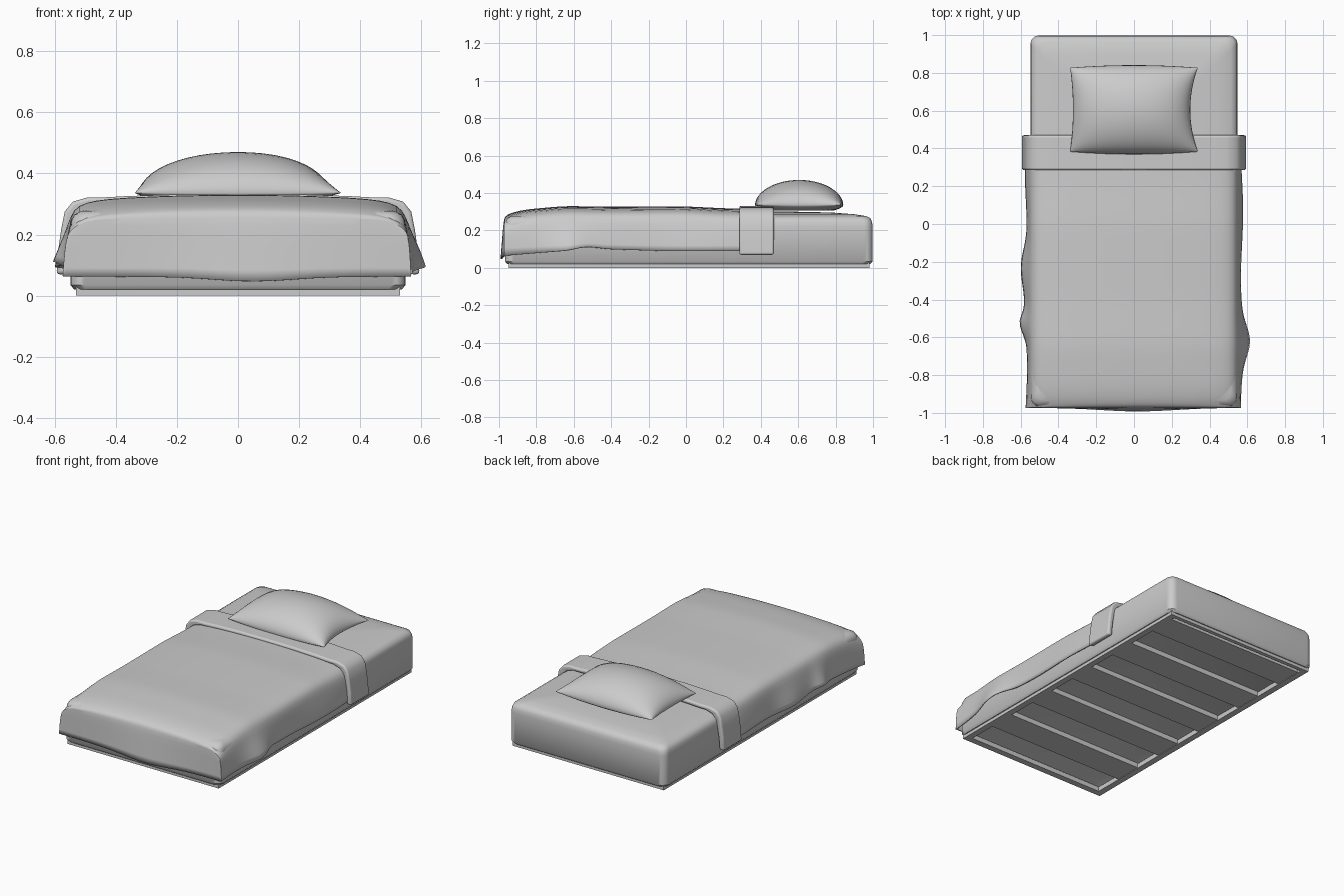
import bpy, bmesh, math

if "Cube" in bpy.data.objects:
    bpy.data.objects.remove(bpy.data.objects["Cube"])


def finish(name, bm, angle=40):
    bmesh.ops.recalc_face_normals(bm, faces=bm.faces)
    me = bpy.data.meshes.new(name)
    bm.to_mesh(me)
    bm.free()
    ob = bpy.data.objects.new(name, me)
    bpy.context.collection.objects.link(ob)
    bpy.ops.object.select_all(action='DESELECT')
    ob.select_set(True)
    bpy.context.view_layer.objects.active = ob
    bpy.ops.object.shade_smooth_by_angle(angle=math.radians(angle))
    return ob


def loft(name, rows, closed=False, caps=False, angle=40):
    """Skin a list of equally long point rows."""
    bm = bmesh.new()
    vs = [[bm.verts.new(p) for p in row] for row in rows]
    n = len(rows[0])
    for a, b in zip(vs, vs[1:]):
        for i in range(n if closed else n - 1):
            j = (i + 1) % n
            bm.faces.new((a[i], a[j], b[j], b[i]))
    if caps:
        bm.faces.new(vs[0])
        bm.faces.new(vs[-1])
    return finish(name, bm, angle)


def ring(inset, z, r=0.045):
    """Rounded rectangle outline of the mattress."""
    hx, hy, cy = 0.548 - inset, 0.983 - inset, 0.015
    r = min(r, hx * 0.5)
    pts = []
    for k, (sx, sy) in enumerate([(1, 1), (-1, 1), (-1, -1), (1, -1)]):
        for i in range(6):
            a = math.pi / 2 * (k + i / 5)
            pts.append((sx * (hx - r) + r * math.cos(a),
                        cy + sy * (hy - r) + r * math.sin(a), z))
    return pts


def box(name, x0, x1, y0, y1, z0, z1):
    bm = bmesh.new()
    bmesh.ops.create_cube(bm, size=1)
    for v in bm.verts:
        v.co = ((x0 + x1) / 2 + v.co.x * (x1 - x0),
                (y0 + y1) / 2 + v.co.y * (y1 - y0),
                (z0 + z1) / 2 + v.co.z * (z1 - z0))
    return finish(name, bm)


def lerp_table(t, x):
    for (a, b), (c, d) in zip(t, t[1:]):
        if x <= c:
            return b + (d - b) * max(0, (x - a) / (c - a))
    return t[-1][1]


def gauss(x, c, w):
    return math.exp(-((x - c) / w) ** 2)


# Mattress
levels = [(0.05, 0.035), (0.03, 0.02), (0.012, 0.02), (0, 0.035), (0, 0.22), (0.003, 0.245),
          (0.012, 0.265), (0.035, 0.277), (0.1, 0.287), (0.22, 0.296), (0.4, 0.30)]
loft("mattress", [ring(i, z) for i, z in levels], closed=True, caps=True)

# Base frame rails and slats
for s in (-1, 1):
    box("side_rail", s * 0.49, s * 0.53, -0.95, 0.98, 0.0, 0.03)
box("head_rail", -0.49, 0.49, 0.955, 0.98, 0.0, 0.03)
box("foot_rail", -0.49, 0.49, -0.95, -0.91, 0.0, 0.03)
for i in range(5):
    y = 0.93 - 0.37 * i
    box("slat", -0.49, 0.49, y - 0.18, y, 0.003, 0.034)

# Blanket: cross-sections along the bed, then a drop over the foot
TOP = [(-0.965, 0.277), (-0.93, 0.297), (-0.85, 0.312), (-0.65, 0.33), (-0.4, 0.326), (0, 0.328),
       (0.2, 0.318), (0.45, 0.312)]
HEM = [(-0.97, 0.065), (-0.62, 0.095), (-0.54, 0.118), (-0.42, 0.1), (-0.1, 0.09), (0.45, 0.09)]


def section(y):
    zt, hem = lerp_table(TOP, y), lerp_table(HEM, y)

    def half(side):
        f = 0.004 + 0.006 * math.sin(9 * y + side)
        f += (0.04 * gauss(y, -0.62, 0.1) if side > 0 else
              0.042 * gauss(y, -0.53, 0.05) + 0.03 * gauss(y, -0.22, 0.12))
        return [(side * x, y, z) for x, z in
                [(0.12, zt), (0.25, zt - 0.003), (0.38, zt - 0.009), (0.47, zt - 0.017),
                 (0.525, zt - 0.034), (0.548, zt - 0.065), (0.557 + f * 0.3, 0.2),
                 (0.564 + f * 0.7, 0.15), (0.568 + f, hem)]]
    return half(-1)[::-1] + [(0, y, zt + 0.001)] + half(1)


rows = []
for t in range(4):
    k = t / 3
    row = []
    for x, y, z in section(-0.965):
        hem = 0.062 - 0.018 * gauss(x, 0.05, 0.15)
        level = [0.262, 0.2, 0.12, hem][t]
        row.append((x, -0.974 - 0.02 * k * gauss(x, 0.02, 0.25), min(z, level)))
    rows.insert(0, row)
ys = [-0.965, -0.945, -0.91, -0.85] + [-0.79 + 0.0555 * i for i in range(22)] + [0.42]
rows += [section(y) for y in ys]
blanket = loft("blanket", rows, angle=60)
m = blanket.modifiers.new("Soft", 'SUBSURF')
m.levels = m.render_levels = 1
m = blanket.modifiers.new("Thickness", 'SOLIDIFY')
m.thickness = 0.008

# Turned-down blanket fold
prof = [(0.0, 0.332), (0.2, 0.331), (0.36, 0.326), (0.43, 0.322), (0.49, 0.322), (0.54, 0.308),
        (0.567, 0.275), (0.578, 0.22), (0.588, 0.15), (0.594, 0.07)]
line = [(-x, z) for x, z in prof[:0:-1]] + prof
inner = [(x * 0.945, z - 0.026 * min(1, max(0, (z - 0.1) / 0.15))) for x, z in line]
outline = line + inner[::-1]
fold = loft("blanket_fold", [[(x, y, z) for x, z in outline] for y in (0.285, 0.47)],
            closed=True, caps=True)
m = fold.modifiers.new("Round", 'BEVEL')
m.width, m.segments, m.angle_limit = 0.011, 3, math.radians(50)

# Pillow: two puffed sheets sharing a pinched seam
N = 24
bm = bmesh.new()
for up in (1, -1):
    grid = []
    for i in range(N + 1):
        line = []
        for j in range(N + 1):
            u = math.sin(math.pi / 2 * (2 * i / N - 1))
            v = math.sin(math.pi / 2 * (2 * j / N - 1))
            pinch = 0.04 if u > 0 else 0.015
            x = u * (0.338 - pinch * (1 - v * v) * abs(u))
            y = 0.605 + v * (0.222 + 0.014 * (1 - u * u))
            h = max(0, (1 - u * u) * (1 - v * v)) ** 0.52
            z = 0.336 + (0.134 * h if up > 0 else -0.03 * min(1, 1.6 * h))
            line.append(bm.verts.new((x, y, z)))
        grid.append(line)
    for i in range(N):
        for j in range(N):
            bm.faces.new((grid[i][j], grid[i + 1][j], grid[i + 1][j + 1], grid[i][j + 1]))
bmesh.ops.remove_doubles(bm, verts=bm.verts, dist=0.0005)
finish("pillow", bm, 60)
